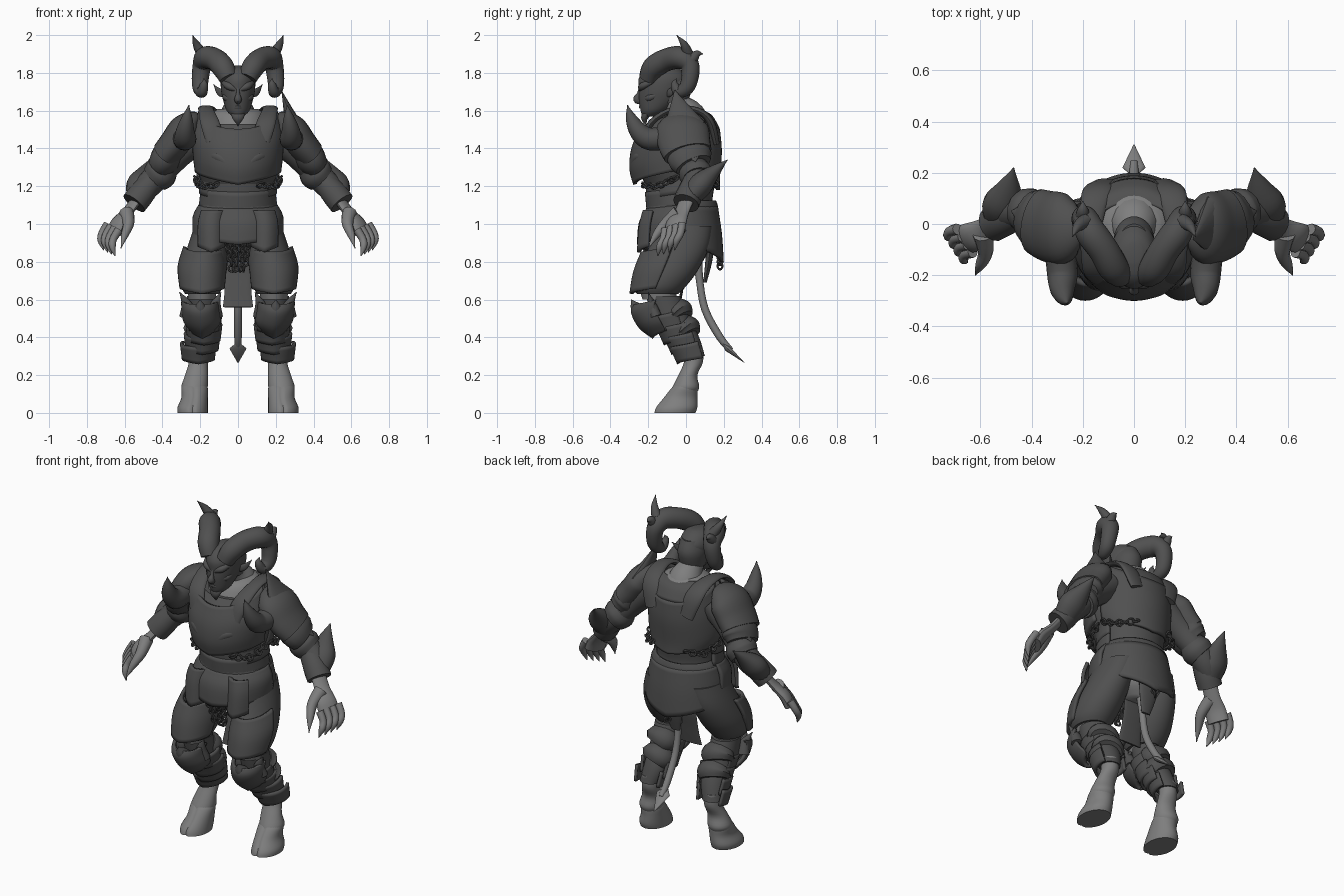
import bpy
import bmesh
from math import sin, cos, pi, exp, radians
from mathutils import Vector

cube = bpy.data.objects.get("Cube")
if cube:
    bpy.data.objects.remove(cube, do_unlink=True)


def material(name, value):
    mat = bpy.data.materials.new(name)
    mat.use_nodes = True
    colour = (value, value, value, 1)
    mat.diffuse_color = colour
    mat.node_tree.nodes["Principled BSDF"].inputs["Base Color"].default_value = colour
    return mat


ARMOUR = material("dark armour", .08)
SKIN = material("pale skin", .21)
parts = []


def smooth(rows, steps):
    """Resample rows of numbers along a flowing curve."""
    out = []
    for i in range(len(rows) - 1):
        a, b, c, d = (rows[min(max(i + j, 0), len(rows) - 1)] for j in (-1, 0, 1, 2))
        for s in range(steps):
            t = s / steps
            out.append([q + .5 * t * (r - p + t * (2 * p - 5 * q + 4 * r - w + t * (3 * (q - r) + w - p)))
                        for p, q, r, w in zip(a, b, c, d)])
    return out + [list(rows[-1])]


def build(name, rings, mat, closed=True, mirror=True, thick=0):
    """Join rings of points into a surface."""
    bm = bmesh.new()
    grid = [[bm.verts.new(p) for p in ring] for ring in rings]
    count = len(grid[0])
    for upper, lower in zip(grid, grid[1:]):
        for i in range(count if closed else count - 1):
            j = (i + 1) % count
            bm.faces.new((upper[i], upper[j], lower[j], lower[i]))
    if closed and not thick:
        bm.faces.new(grid[0])
        bm.faces.new(grid[-1])
    bmesh.ops.recalc_face_normals(bm, faces=bm.faces)
    mesh = bpy.data.meshes.new(name)
    bm.to_mesh(mesh)
    bm.free()
    obj = bpy.data.objects.new(name, mesh)
    bpy.context.collection.objects.link(obj)
    mesh.materials.append(mat)
    if thick:
        solid = obj.modifiers.new("Thickness", "SOLIDIFY")
        solid.thickness, solid.offset = thick, 0
    if mirror:
        obj.modifiers.new("Mirror", "MIRROR")
    parts.append(obj)


def tube(name, rows, mat=ARMOUR, flat=1, ref=(1, 0, 0), steps=4, sides=16, **options):
    """Sweep a circle or flattened ellipse along rows of x, y, z, radius."""
    rows = smooth(rows, steps)
    points = [Vector(row[:3]) for row in rows]
    rings = []
    for i, point in enumerate(points):
        along = (points[min(i + 1, len(points) - 1)] - points[max(i - 1, 0)]).normalized()
        ref_v = Vector(ref)
        wide = (ref_v - along * along.dot(ref_v)).normalized()
        deep = along.cross(wide) * flat
        radius = max(rows[i][3], .002)
        angles = [2 * pi * k / sides for k in range(sides)]
        rings.append([point + radius * (wide * cos(a) + deep * sin(a)) for a in angles])
    build(name, rings, mat, **options)


def shell(name, rows, mat=ARMOUR, arc=pi, turn=0, hem=0, rise=0, notch=0, steps=4, sides=36, **options):
    """Stack level ellipses from rows of x, y, z, width, depth; hem and rise shape the edges."""
    closed = arc >= pi
    rows = smooth(rows, steps)
    rings = []
    for k, (x, y, z, wide, deep) in enumerate(rows):
        t = k / (len(rows) - 1)
        ring = []
        for i in range(sides if closed else sides + 1):
            a = arc * (2 * i / sides - 1)
            s = 1 - abs(a) / arc
            depth = deep * (1 - notch * exp(-(a * 8) ** 2))
            ring.append((x + wide * sin(a + turn), y - depth * cos(a + turn),
                         z - t * hem * s + (1 - t) * rise * (1 - s) ** 2))
        rings.append(ring)
    build(name, rings, mat, closed=closed, **options)


def chain(name, points, gap=.02):
    """Interlocked rings along a path, alternately turned."""
    points = [Vector(p) for p in smooth(points, 4)]
    mesh, turn, travelled = None, 0, gap
    for a, b in zip(points, points[1:]):
        travelled += (b - a).length
        if travelled < gap:
            continue
        travelled, turn = 0, turn + 1
        if mesh is None:
            bpy.ops.mesh.primitive_torus_add(major_segments=12, minor_segments=6,
                                             major_radius=.018, minor_radius=.006)
            link = bpy.context.object
            mesh = link.data
            mesh.materials.append(ARMOUR)
        else:
            link = bpy.data.objects.new(name, mesh)
            bpy.context.collection.objects.link(link)
        link.name = name
        link.location = a
        link.rotation_euler = (b - a).to_track_quat("X", "Z").to_euler()
        link.rotation_euler.rotate_axis("X", pi / 4 + turn * pi / 2)
        parts.append(link)


# Head: skull, face features, beard and ears
shell("head", [(0, -.11, 1.84, .03, .04), (0, -.12, 1.82, .07, .09), (0, -.12, 1.77, .09, .13), (0, -.13, 1.71, .09, .12),
               (0, -.14, 1.66, .08, .11), (0, -.17, 1.6, .06, .07), (0, -.19, 1.57, .03, .04)], mirror=False)
shell("head_back", [(0, -.08, 1.8, .06, .08), (0, -.07, 1.73, .08, .1), (0, -.07, 1.64, .07, .08)], mirror=False)
tube("nose", [(0, -.24, 1.72, .01), (0, -.25, 1.69, .01), (0, -.26, 1.66, .02), (0, -.23, 1.64, .01)], mirror=False)
tube("brows", [(.01, -.24, 1.71, .01), (.05, -.23, 1.73, .02), (.08, -.18, 1.75, .01)], ref=(0, 0, 1))
tube("cheeks", [(.03, -.22, 1.66, .01), (.06, -.19, 1.67, .02), (.07, -.14, 1.69, .01)], ref=(0, 0, 1))
tube("mouth", [(-.04, -.2, 1.61, .01), (0, -.24, 1.62, .01), (.04, -.2, 1.61, .01)], ref=(0, 0, 1), mirror=False)
tube("beard", [(0, -.2, 1.6, .04), (0, -.22, 1.56, .03), (0, -.21, 1.52, .0)], flat=.6, mirror=False)
tube("ears", [(.07, -.1, 1.69, .02), (.1, -.08, 1.7, .02), (.13, -.05, 1.74, 0)], flat=.4, ref=(0, 0, 1))

# Curled horns with thorn spikes
tube("ram_horns", [(.05, -.2, 1.77, .05), (.08, -.17, 1.83, .06), (.12, -.1, 1.87, .06), (.17, -.03, 1.88, .06),
                   (.19, .02, 1.84, .05), (.2, .02, 1.77, .045), (.2, 0, 1.72, .04), (.19, -.04, 1.7, .03),
                   (.18, -.06, 1.74, .02), (.18, -.05, 1.77, 0)], steps=6)
tube("horn_top_spikes", [(.19, .01, 1.9, .03), (.22, -.01, 1.95, .02), (.24, -.05, 2, 0)])
tube("horn_back_spikes", [(.2, .03, 1.87, .03), (.2, .06, 1.9, .02), (.2, .09, 1.9, 0)])

# Neck and bare collar
tube("neck", [(0, .04, 1.48, .11), (0, 0, 1.57, .1), (0, -.05, 1.63, .07), (0, -.1, 1.68, .06)], SKIN, mirror=False)
shell("collar_skin", [(0, 0, 1.61, .1, .08), (0, -.01, 1.58, .14, .13), (0, -.02, 1.48, .17, .17)], SKIN, mirror=False)

# Cuirass, chest plates and belly lames
shell("cuirass", [(0, -.02, 1.53, .18, .17), (0, -.04, 1.47, .21, .2), (0, -.05, 1.38, .23, .21), (0, -.05, 1.3, .22, .21),
                  (0, -.03, 1.2, .19, .18), (0, -.02, 1.12, .18, .16), (0, -.02, 1.05, .19, .17)], mirror=False)
shell("breast_plate", [(0, -.04, 1.5, .2, .2), (0, -.06, 1.42, .23, .22), (0, -.06, 1.34, .23, .23),
                       (0, -.05, 1.28, .22, .22)], arc=1.5, hem=.07, rise=.1, thick=.02, mirror=False)
shell("back_plate", [(0, 0, 1.5, .19, .17), (0, -.03, 1.4, .22, .21), (0, -.03, 1.28, .22, .2),
                     (0, -.03, 1.23, .2, .2)], arc=1.5, turn=pi, hem=.05, rise=.1, thick=.02, mirror=False)
shell("upper_back", [(0, 0, 1.59, .15, .08), (0, 0, 1.57, .18, .13), (0, -.01, 1.5, .2, .18)], arc=1.5, turn=pi,
      rise=.03, thick=.02, mirror=False)
for z in (1.24, 1.17):
    shell("belly_lame", [(0, -.03, z, .19, .18), (0, -.02, z - .07, .2, .18)], arc=1.8, hem=.05, rise=.03,
          thick=.015, mirror=False)
tube("chest_ridges", [(.02, -.28, 1.24, .01), (.06, -.28, 1.32, .02), (.13, -.25, 1.36, .02), (.2, -.16, 1.33, .01)],
     flat=.6, ref=(0, 0, 1))
tube("breast_folds", [(.04, -.27, 1.36, .01), (.09, -.25, 1.41, .02), (.16, -.2, 1.46, .02)], flat=.6, ref=(0, 0, 1))
tube("shoulder_straps", [(.12, -.22, 1.44, .05), (.15, -.18, 1.54, .05), (.17, -.06, 1.61, .04), (.16, .06, 1.6, .05),
                         (.14, .13, 1.54, .06), (.11, .16, 1.43, .05)], flat=.35)

# Shoulder armour: domes, trailing lames, horns and the single crest
tube("pauldrons", [(.2, -.02, 1.54, .05), (.23, -.02, 1.54, .1), (.28, -.02, 1.5, .14), (.33, -.01, 1.43, .14),
                   (.38, .01, 1.37, .13)], ref=(0, 1, 0), flat=.6, sides=24)
tube("lower_pauldrons", [(.34, .01, 1.41, .11), (.38, .02, 1.35, .12), (.41, .04, 1.31, .1)], ref=(0, 1, 0), flat=.7)
tube("pauldron_points", [(.35, .01, 1.45, .1), (.41, .03, 1.39, .07), (.48, .05, 1.33, 0)], ref=(0, 1, 0), flat=.3)
tube("shoulder_horns", [(.29, -.08, 1.46, .06), (.28, -.19, 1.45, .06), (.28, -.25, 1.49, .05), (.27, -.29, 1.56, .03),
                        (.26, -.31, 1.63, 0)])
tube("shoulder_crest", [(.3, -.01, 1.51, .12), (.27, -.03, 1.59, .07), (.23, -.06, 1.71, 0)], ref=(0, 1, 0), flat=.4,
     mirror=False)

# Arms, elbow guards and cuffs
tube("arms", [(.2, 0, 1.47, .09), (.31, .02, 1.38, .08), (.4, .05, 1.28, .07), (.48, .05, 1.2, .07), (.55, .01, 1.12, .05)])
tube("elbow_guards", [(.52, .03, 1.15, .07), (.51, .08, 1.21, .08), (.49, .14, 1.27, .05), (.47, .22, 1.34, 0)], flat=.8)
tube("arm_bands", [(.38, .04, 1.31, .07), (.41, .05, 1.27, .09), (.44, .06, 1.24, .08)])
tube("cuffs", [(.46, .04, 1.22, .06), (.51, .02, 1.16, .07), (.55, 0, 1.11, .07)])

# Hands with clawed fingers
tube("palms", [(.53, .01, 1.14, .045), (.58, -.02, 1.07, .045), (.63, -.05, 1.01, .06), (.66, -.06, .95, .06)], SKIN,
     ref=(1, 1.5, 0), flat=.5)
for i in range(4):
    x, y, z = .63 + .02 * i, -.11 + .03 * i, .97 + .01 * i
    tube("finger", [(x, y, z, .022), (x + .03, y - .01, z - .05, .02), (x + .035, y - .03, z - .09, .018),
                    (x + .02, y - .04, z - .14, .002)], SKIN, sides=10)
tube("thumbs", [(.59, -.04, 1.06, .04), (.58, -.11, 1, .03), (.6, -.16, .94, .02), (.62, -.2, .87, 0)], SKIN, sides=10)

# Belt, skirt and loincloth
shell("pelvis", [(0, -.02, 1.06, .18, .16), (0, -.02, .95, .19, .16), (0, 0, .86, .15, .13), (0, 0, .8, .06, .08)],
      SKIN, mirror=False)
shell("belt", [(0, -.02, 1.12, .18, .17), (0, -.02, 1.09, .2, .18), (0, -.02, 1.06, .2, .18)], thick=.02, mirror=False)
shell("front_skirt", [(0, -.02, 1.08, .2, .18), (0, -.03, 1.03, .23, .21), (0, -.03, .94, .23, .22)], arc=1.7,
      hem=.05, rise=.02, thick=.02, mirror=False)
shell("back_skirt", [(0, -.02, 1.09, .2, .18), (0, -.02, 1, .22, .2), (0, -.01, .9, .23, .2)], arc=1.7,
      turn=pi, hem=.1, thick=.02, mirror=False)
shell("hip_plates", [(.13, -.03, 1.07, .09, .19), (.14, -.03, 1, .1, .21), (.14, -.03, .88, .1, .22)], arc=.7, hem=.03,
      thick=.02)
tube("loincloth", [(0, -.05, .95, .06), (0, 0, .8, .07), (0, -.02, .66, .07), (0, -.04, .56, .08)], flat=.1, mirror=False)
tube("rear_cloth", [(0, .13, .9, .07), (0, .12, .8, .06), (0, .1, .69, .03)], flat=.3, mirror=False)

# Legs: thigh plates, knees, shin lames
shell("thigh_plates", [(.13, -.01, .99, .1, .15), (.16, -.04, .87, .11, .16), (.18, -.1, .75, .12, .16),
                       (.19, -.14, .67, .11, .14), (.19, -.15, .63, .09, .11)])
shell("thigh_overlays", [(.18, -.06, .85, .1, .17), (.19, -.1, .76, .12, .17), (.19, -.15, .66, .11, .14)],
      arc=1.5, hem=.03, rise=.03, thick=.02)
shell("knees", [(.19, -.15, .66, .08, .1), (.19, -.14, .6, .07, .09)], SKIN)
shell("shins", [(.19, -.12, .62, .08, .09), (.19, -.08, .5, .08, .1), (.19, -.02, .4, .08, .09), (.21, .04, .3, .06, .06)])
shell("knee_guards", [(.2, -.16, .57, .09, .11), (.2, -.17, .54, .09, .11), (.19, -.14, .48, .09, .1),
                      (.19, -.11, .44, .05, .06)], arc=1.6, hem=.04, rise=.03, thick=.02)
for x, tip in ((.27, .31), (.12, .09)):
    tube("knee_spikes", [(x, -.16, .51, .04), (x, -.18, .57, .03), (tip, -.2, .64, 0)], flat=.8)
tube("knee_ridges", [(.2, -.16, .46, .03), (.2, -.25, .54, .04), (.2, -.29, .6, 0)])
for x, y, z in ((.18, -.09, .51), (.18, -.05, .45), (.19, -.01, .4), (.21, .02, .35)):
    shell("shin_lames", [(x, y, z, .09, .1), (x, y + .03, z - .06, .08, .09)], arc=2, hem=.03, rise=.03, thick=.015)
for y, z in ((-.04, .53), (0, .44)):
    tube("calf_straps", [(.19, y - .03, z + .03, .08), (.19, y, z, .1), (.2, y + .02, z - .03, .08)], flat=.8)

# Bare pasterns and cloven hooves
shell("pasterns", [(.21, .04, .34, .05, .05), (.21, .04, .27, .05, .05), (.22, .01, .2, .06, .05),
                   (.23, 0, .14, .07, .07), (.23, -.01, .11, .06, .07)], SKIN)
shell("hooves", [(.23, -.01, .15, .06, .05), (.23, -.01, .13, .07, .07), (.23, -.03, .08, .07, .09),
                 (.24, -.05, .03, .08, .11), (.24, -.06, 0, .08, .11)], SKIN, notch=.08, sides=60)

# Tail with arrowhead tip
tube("tail", [(0, .06, .85, .03), (0, .07, .72, .02), (0, .1, .55, .02), (0, .18, .4, .02), (0, .24, .33, .015)], SKIN,
     mirror=False)
tube("tail_tip", [(0, .19, .37, .01), (0, .22, .34, .045), (0, .31, .265, 0)], SKIN, flat=.35, steps=1, mirror=False)

# Chains on the loincloth, ribs and back
for x in (-.05, -.02, .02, .05):
    chain("loin_chain", [(x, -.22, .9), (x * .8, -.19, .82), (x * .5, -.17, .72)])
for side in (-1, 1):
    chain("rib_chain", [(side * .22, -.06, 1.24), (side * .19, -.16, 1.2), (side * .1, -.23, 1.21)])
    chain("back_chain", [(side * .22, 0, 1.24), (side * .19, .1, 1.2), (side * .1, .17, 1.22)])
chain("rear_chain", [(0, .18, .84), (0, .18, .8), (0, .18, .76)])

bpy.ops.object.select_all(action="DESELECT")
for part in parts:
    part.select_set(True)
bpy.context.view_layer.objects.active = parts[0]
bpy.ops.object.shade_smooth_by_angle(angle=radians(40))
